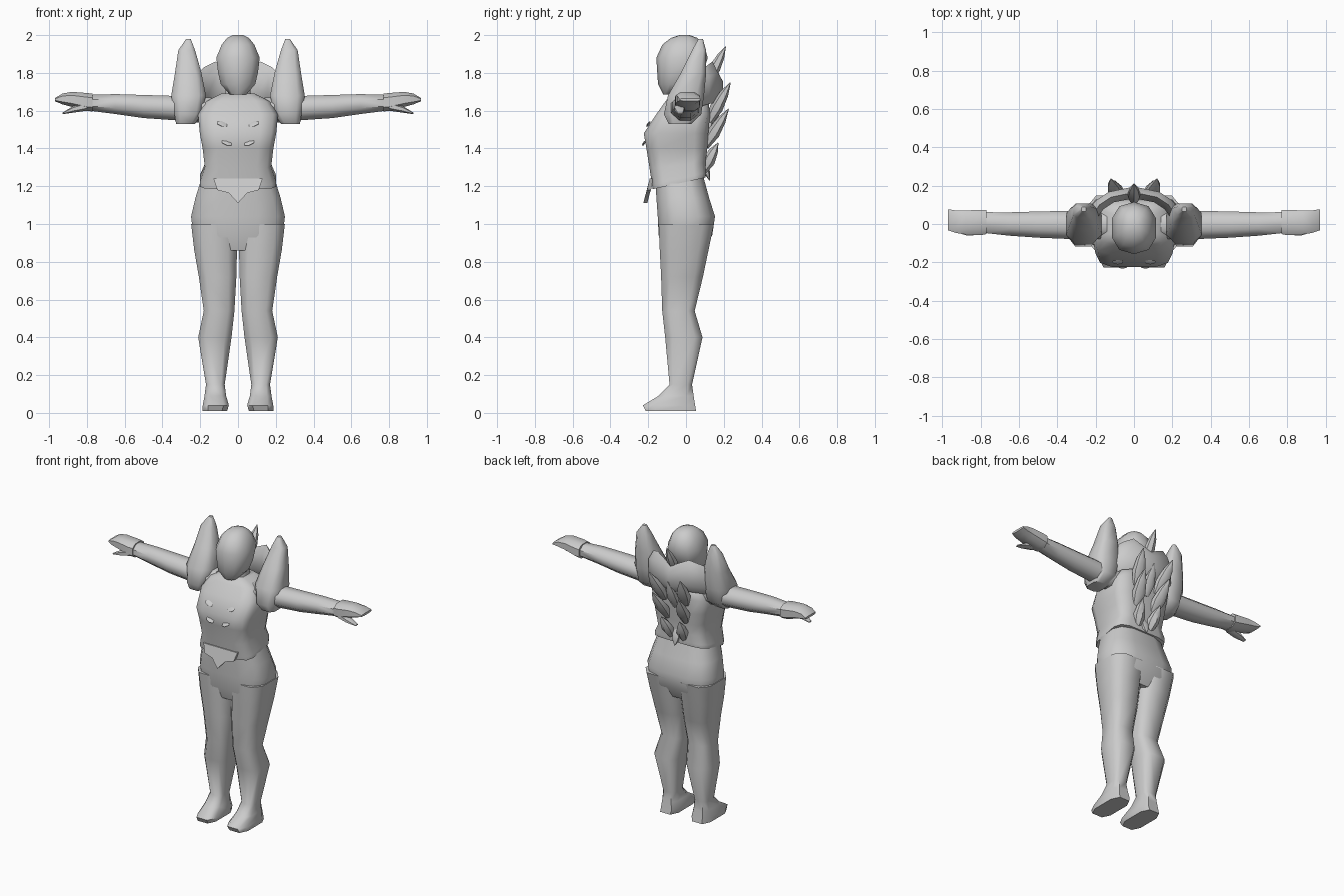
import bpy, bmesh, math
from mathutils import Vector as V

grey = bpy.data.materials.new("plain grey")
grey.diffuse_color = (0.6, 0.6, 0.6, 1)


def ring(c, u, v, n=8, p=1.0):
    """Superellipse of n points round c, with half axes u and v."""
    c, u, v = V(c), V(u), V(v)
    pts = []
    for i in range(n):
        a = 2 * math.pi * (i + 0.5) / n
        ca, sa = math.cos(a), math.sin(a)
        pts.append(c + u * math.copysign(abs(ca) ** p, ca)
                   + v * math.copysign(abs(sa) ** p, sa))
    return pts


def level(z, x0, x1, y0, y1, n=8, p=0.6, tilt=0.0):
    """Horizontal ring filling a rectangle; tilt raises its back."""
    hy = (y1 - y0) / 2
    return ring(((x0 + x1) / 2, (y0 + y1) / 2, z), ((x1 - x0) / 2, 0, 0),
                (0, hy, hy * tilt), n, p)


def loft(name, rings, mirror=False, angle=50):
    """Skin the rings, cap both ends, optionally mirror across x."""
    bm = bmesh.new()
    loops = [[bm.verts.new(p) for p in r] for r in rings]
    n = len(loops[0])
    for a, b in zip(loops, loops[1:]):
        for i in range(n):
            j = (i + 1) % n
            bm.faces.new((a[i], a[j], b[j], b[i]))
    bm.faces.new(loops[0][::-1])
    bm.faces.new(loops[-1])
    bmesh.ops.recalc_face_normals(bm, faces=bm.faces)
    me = bpy.data.meshes.new(name)
    bm.to_mesh(me)
    bm.free()
    me.materials.append(grey)
    ob = bpy.data.objects.new(name, me)
    bpy.context.collection.objects.link(ob)
    if mirror:
        ob.modifiers.new("Mirror", 'MIRROR').use_clip = False
    bpy.ops.object.select_all(action='DESELECT')
    ob.select_set(True)
    bpy.context.view_layer.objects.active = ob
    bpy.ops.object.shade_smooth_by_angle(angle=math.radians(angle))
    return ob


def spike(name, base, tip, w, t, mirror=False):
    """Leaf-shaped spine: narrow root, wide belly, sharp tip."""
    base, tip = V(base), V(tip)
    d = tip - base
    side = V((1, 0, 0))
    nrm = d.cross(side).normalized()
    return loft(name, [ring(base + d * f, side * w * k, nrm * t * k, 6)
                       for f, k in ((0, .6), (.35, 1), (.7, .7), (1, .06))], mirror)


# Legs with feet
loft("leg", [level(*r) for r in (
    (0.01, .055, .19, -.22, .06),
    (0.04, .045, .19, -.235, .055),
    (0.09, .06, .18, -.15, .045),
    (0.15, .068, .172, -.09, .035),
    (0.40, .03, .215, -.115, .092),
    (0.54, .015, .185, -.13, .05),
    (0.72, .004, .212, -.137, .095),
    (0.86, 0, .237, -.145, .125),
    (1.00, 0, .254, -.152, .155))], True)

# Hips
loft("hips", [level(z, -x, x, y0, y1, 12, .65) for z, x, y0, y1 in (
    (0.86, .20, -.125, .10),
    (0.94, .242, -.148, .142),
    (1.04, .254, -.153, .157),
    (1.14, .23, -.16, .125),
    (1.25, .195, -.165, .095))])

# Breastplate, flared at the waist
loft("breastplate", [level(z, -x, x, y0, y1, 12, .42, t) for z, x, y0, y1, t in (
    (1.215, .205, -.178, .105, .22),
    (1.24, .205, -.182, .108, .22),
    (1.31, .178, -.195, .105, .1),
    (1.40, .19, -.212, .115, 0),
    (1.48, .205, -.226, .12, 0),
    (1.58, .215, -.16, .13, 0),
    (1.65, .17, -.11, .12, 0),
    (1.69, .09, -.08, .08, 0))])

# Pointed waist flap, built as two facing outlines
outline = [(-.13, 1.24), (-.11, 1.18), (-.05, 1.165), (0, 1.11),
           (.05, 1.165), (.11, 1.18), (.13, 1.24)]
loft("waist_flap", [[V((x, y - .03 * (1.24 - z) / .13 + .03 * abs(x), z))
                     for x, z in outline] for y in (-.196, -.175)])

# Shallow chest scales
for name, x, z, y in (("upper_scale", .085, 1.53, -.197), ("lower_scale", .06, 1.43, -.219)):
    loft(name, [ring((x, y, z), (.03, 0, .008), (0, 0.01, .014), 6),
                ring((x, y - .008, z - .004), (.02, 0, .006), (0, .006, .009), 6)], True)

# Neck
loft("neck", [level(z, -x, x, -.06, .06) for z, x in ((1.62, .08), (1.78, .06))])

# Head
loft("head", [level(z, -x, x, y0, y1, 10, .85) for z, x, y0, y1 in (
    (1.685, .045, -.12, -.02),
    (1.74, .095, -.148, .05),
    (1.80, .11, -.152, .09),
    (1.88, .12, -.157, .115),
    (1.95, .09, -.125, .095),
    (1.985, .06, -.08, .06),
    (2.0, .03, -.035, .02))])

# Arms
loft("arm", [ring((x, y, z), (0, hy, 0), (0, 0, hz)) for x, y, z, hy, hz in (
    (.14, .0, 1.60, .085, .075),
    (.32, -.005, 1.613, .08, .07),
    (.50, -.003, 1.622, .074, .066),
    (.65, .0, 1.635, .066, .057),
    (.79, .008, 1.642, .058, .045))], True)

# Hands: flared cuff to flat fingertips
loft("hand", [ring((x, y, z), (0, hy, 0), (.0, 0, hz), 8, .7) for x, y, z, hy, hz in (
    (.77, .01, 1.643, .066, .05),
    (.80, .008, 1.646, .07, .05),
    (.88, .008, 1.66, .066, .042),
    (.93, .012, 1.662, .062, .03),
    (.97, .022, 1.658, .058, .008))], True)
loft("thumb", [ring(c, (0, h, 0), (0, 0, t), 6) for c, h, t in (
    ((.80, -.03, 1.625), .03, .025),
    ((.87, -.035, 1.608), .03, .018),
    ((.93, -.03, 1.585), .015, .004))], True)

# Tall shoulder guards
loft("shoulder_guard", [level(*r) for r in (
    (1.53, .225, .33, -.095, .03),
    (1.58, .19, .34, -.122, .085),
    (1.68, .165, .358, -.10, .10),
    (1.80, .19, .337, -.03, .11),
    (1.92, .225, .318, .03, .108),
    (1.98, .25, .275, .065, .09))], True)

# Raised collar behind the head
arc = ((.23, .03, 1.69, .09), (.18, .10, 1.73, .10), (.12, .14, 1.75, .11), (.0, .165, 1.71, .09))
arc += tuple((-x, y, z, h) for x, y, z, h in arc[-2::-1])
loft("collar", [ring((x, y, z), V((x, y + .1, 0)).normalized() * .035, (0, 0, h), 6)
                for x, y, z, h in arc])

# Back spines
spike("collar_spine", (0, .12, 1.76), (0, .21, 1.94), .035, .03)
for i, (x, y0, z0, y1, z1, w) in enumerate((
        (.12, .12, 1.54, .235, 1.75, .045), (.10, .10, 1.41, .225, 1.61, .045),
        (.07, .09, 1.28, .17, 1.43, .04))):
    spike("back_spine_%d" % (i + 1), (x * .7, y0, z0), (x, y1, z1), w, .035, True)
spike("middle_spine", (0, .11, 1.50), (0, .20, 1.70), .04, .03)
spike("tail_spine", (0, .09, 1.34), (0, .125, 1.23), .03, .02)
